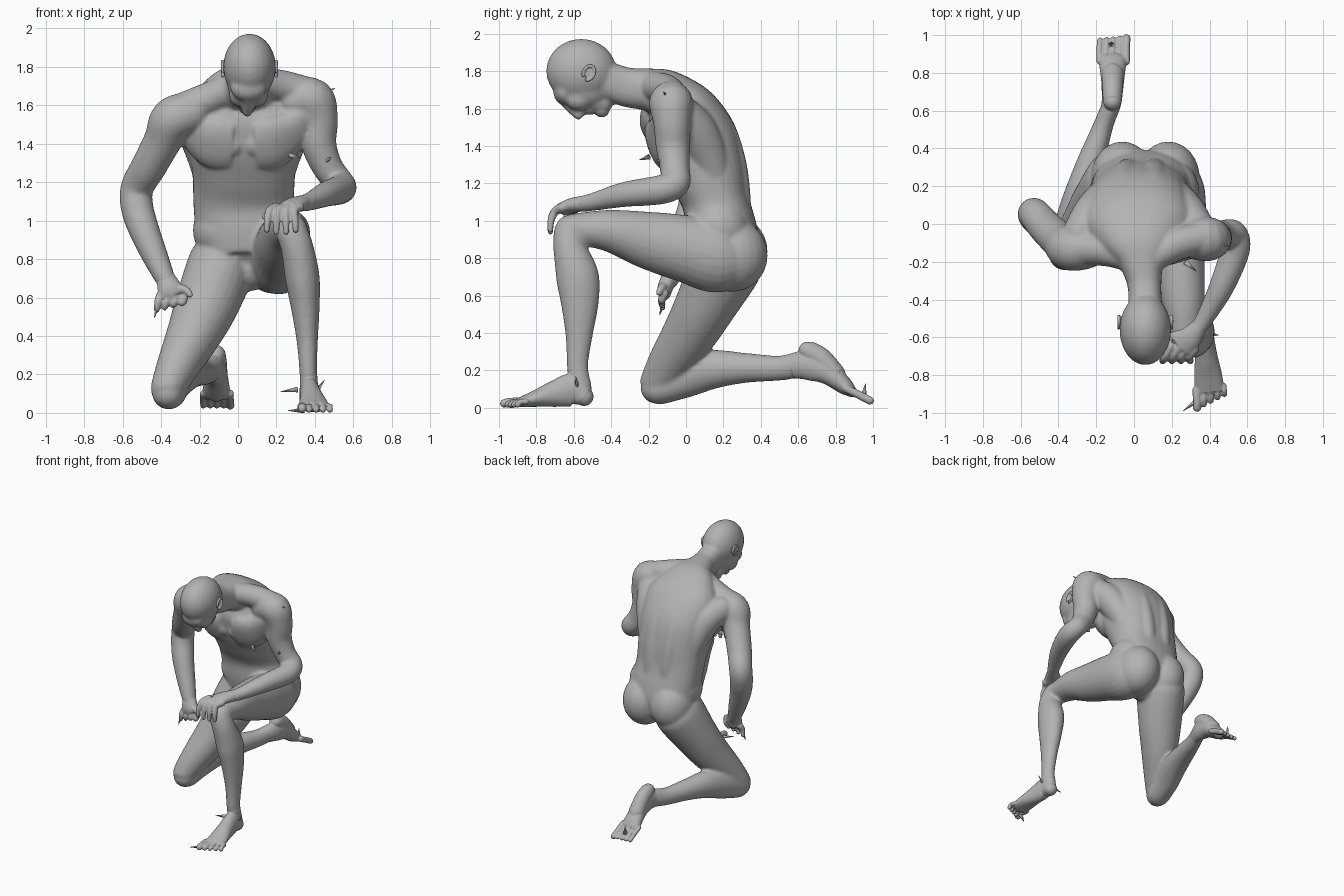
import bpy, bmesh, math
from mathutils import Vector, Matrix

cube = bpy.data.objects.get("Cube")
if cube:
    bpy.data.objects.remove(cube, do_unlink=True)

grey = bpy.data.materials.new("clay_grey")
grey.use_nodes = True
COLOR = (0.45, 0.45, 0.45, 1)
grey.diffuse_color = COLOR
for n in grey.node_tree.nodes:
    if n.type == 'BSDF_PRINCIPLED':
        n.inputs["Base Color"].default_value = COLOR
        n.inputs["Roughness"].default_value = 0.7

X, Y, Z = Vector((1, 0, 0)), Vector((0, 1, 0)), Vector((0, 0, 1))


def ball(bm, c, r, tilt=0):
    """Ellipsoid, tilted about x by some degrees."""
    r = (r, r, r) if isinstance(r, (int, float)) else r
    m = Matrix.Translation(c) @ Matrix.Rotation(math.radians(tilt), 4, 'X') @ Matrix.Diagonal((*r, 1))
    bmesh.ops.create_uvsphere(bm, u_segments=24, v_segments=16, radius=1, matrix=m)


def loft(bm, pts, side=X, steps=6, sides=24, power=1.0):
    """Smooth tube through (x, y, z, half width[, half depth]); power < 1 squares the section."""
    P = [list(p) + [p[3]] if len(p) == 4 else list(p) for p in pts]
    P = [P[0]] + P + [P[-1]]
    S = []
    for i in range(1, len(P) - 2):
        for k in range(steps):
            t = k / steps
            S.append([0.5 * (2 * b + (c - a) * t + (2 * a - 5 * b + 4 * c - d) * t * t
                             + (3 * b - a - 3 * c + d) * t ** 3)
                      for a, b, c, d in zip(P[i - 1], P[i], P[i + 1], P[i + 2])])
    S.append(P[-1])
    outline = []
    for k in range(sides):
        w = 2 * math.pi * k / sides
        outline.append([math.copysign(abs(f(w)) ** power, f(w)) for f in (math.cos, math.sin)])
    rings = []
    for i, s in enumerate(S):
        t = (Vector(S[min(i + 1, len(S) - 1)][:3]) - Vector(S[max(i - 1, 0)][:3])).normalized()
        u = (side - t * side.dot(t)).normalized()
        v = t.cross(u)
        rings.append([bm.verts.new(Vector(s[:3]) + u * s[3] * c + v * s[4] * d) for c, d in outline])
    for a, b in zip(rings, rings[1:]):
        for k in range(sides):
            bm.faces.new((a[k], a[(k + 1) % sides], b[(k + 1) % sides], b[k]))
    bm.faces.new(rings[0][::-1])
    bm.faces.new(rings[-1])
    for s in (S[0], S[-1]):
        ball(bm, s[:3], min(s[3], s[4]) * 0.97)


def finish(bm, name, voxel=None, smooth=4):
    """Turn a bmesh into an object, fusing its pieces into one skin."""
    bmesh.ops.recalc_face_normals(bm, faces=bm.faces)
    for f in bm.faces:
        f.smooth = True
    me = bpy.data.meshes.new(name)
    bm.to_mesh(me)
    bm.free()
    me.materials.append(grey)
    ob = bpy.data.objects.new(name, me)
    bpy.context.collection.objects.link(ob)
    if voxel:
        m = ob.modifiers.new("fuse", 'REMESH')
        m.mode = 'VOXEL'
        m.voxel_size = voxel
        m.use_smooth_shade = True
        s = ob.modifiers.new("soften", 'SMOOTH')
        s.factor = 0.5
        s.iterations = smooth


# --- Body: torso, neck, head and limbs fused into one skin
body = bmesh.new()
loft(body, [(.06, .19, .76, .14, .13), (.06, .20, .84, .24, .19), (.045, .185, .95, .265, .195),
            (.03, .16, 1.10, .262, .18), (.03, .115, 1.25, .268, .21), (.025, .05, 1.42, .285, .23),
            (.025, -.03, 1.575, .29, .20), (.03, -.11, 1.67, .21, .142), (.04, -.20, 1.70, .125, .115),
            (.055, -.32, 1.715, .09, .105), (.06, -.45, 1.76, .09, .10)], sides=32, power=0.85)
# Trapezius slopes
loft(body, [(.08, -.19, 1.725, .075), (.22, -.11, 1.70, .085), (.37, -.07, 1.66, .085)], Y)
loft(body, [(.02, -.19, 1.715, .075), (-.14, -.14, 1.64, .085), (-.30, -.13, 1.57, .09)], Y)
for sx in (-1, 1):
    # Flat chest muscle running into the armpit
    loft(body, [(.03 + sx * .055, -.125, 1.40, .14, .078), (.03 + sx * .15, -.118, 1.415, .15, .085),
                (.03 + sx * .25, -.10, 1.48, .115, .08), (.03 + sx * .32, -.09, 1.55, .09, .08)],
         Vector((0, -.35, .94)), power=0.85)
    # Wide back muscle rising to the shoulder
    loft(body, [(.03 + sx * .16, .165, 1.15, .08), (.03 + sx * .19, .13, 1.32, .10),
                (.03 + sx * .24, .05, 1.48, .115), (.03 + sx * .31, -.05, 1.57 + sx * .02, .10)])
    # Column beside the spine
    loft(body, [(.05 + sx * .07, .285, .98, .065), (.035 + sx * .07, .28, 1.14, .065),
                (.03 + sx * .075, .25, 1.32, .07), (.025 + sx * .075, .18, 1.50, .075),
                (.03 + sx * .065, .03, 1.66, .08)])
    # Hip and buttock
    ball(body, (.055 + sx * .145, .175, .95), (.145, .16, .16))
    ball(body, (.06 + sx * .122, .25, .825 - sx * .01), (.165, .187, .195))
# Left arm, resting on the raised knee
loft(body, [(.30, -.08, 1.62, .105), (.385, -.08, 1.625, .118), (.42, -.075, 1.52, .10),
            (.42, -.07, 1.40, .092), (.465, -.06, 1.28, .08), (.525, -.055, 1.20, .076),
            (.535, -.14, 1.165, .078), (.465, -.33, 1.14, .067), (.375, -.50, 1.10, .048),
            (.335, -.56, 1.09, .044)], Vector((1, -1, 0)).normalized())
# Right arm, hanging to the other thigh
loft(body, [(-.25, -.13, 1.56, .11), (-.34, -.13, 1.525, .117), (-.39, -.09, 1.42, .10),
            (-.465, -.02, 1.28, .092), (-.525, .05, 1.17, .086), (-.525, .04, 1.07, .085),
            (-.49, .0, .955, .08), (-.425, -.05, .80, .066), (-.37, -.09, .68, .05)],
     Vector((1, 1, 0)).normalized())
# Left leg: level thigh, then upright shin
loft(body, [(.19, .27, .83, .14, .15), (.21, .17, .81, .165, .195), (.23, .0, .85, .152, .18),
            (.24, -.20, .895, .135, .155), (.26, -.40, .945, .115, .115), (.27, -.55, .955, .09, .09),
            (.28, -.62, .95, .083)])
loft(body, [(.28, -.625, .94, .083), (.31, -.62, .85, .085, .09), (.335, -.58, .70, .09, .115),
            (.35, -.568, .55, .075, .10), (.36, -.572, .38, .056, .072), (.365, -.58, .22, .046, .057),
            (.37, -.56, .10, .048, .06)])
# Right leg: thigh down to the knee, then shin along the ground
loft(body, [(-.06, .27, .86, .14, .15), (-.085, .215, .77, .175, .195), (-.165, .11, .56, .165, .165),
            (-.235, .02, .40, .14, .145), (-.31, -.08, .25, .112, .12), (-.36, -.145, .14, .092, .10),
            (-.365, -.16, .105, .085, .092)])
loft(body, [(-.36, -.14, .105, .09, .09), (-.33, .0, .165, .09, .11), (-.285, .14, .205, .09, .105),
            (-.23, .32, .213, .075, .08), (-.17, .50, .212, .055, .067), (-.125, .62, .235, .048, .072)])
# Bowed head: skull, jaw, brow, cheeks, nose, lips and chin
ball(body, (.06, -.56, 1.80), (.137, .188, .172))
ball(body, (.055, -.55, 1.71), (.11, .15, .12))
ball(body, (.055, -.65, 1.69), (.095, .06, .07))
loft(body, [(.055, -.54, 1.67, .085, .075), (.05, -.45, 1.63, .06, .062)])
for sx in (-1, 1):
    ball(body, (.055 + sx * .045, -.575, 1.65), (.055, .07, .06))
loft(body, [(.052, -.66, 1.64, .022), (.05, -.61, 1.595, .025), (.048, -.575, 1.568, .03)])
ball(body, (.048, -.515, 1.60), (.048, .04, .036))
ball(body, (.047, -.45, 1.592), (.048, .042, .042))
finish(body, "body", 0.01, 10)

# --- Ears
for sx, name in ((-1, "right_ear"), (1, "left_ear")):
    ear = bmesh.new()
    c = Vector((.06 + sx * .135, -.52, 1.79))
    ball(ear, c - Vector((sx * .01, 0, 0)), (.014, .028, .032), -30)
    arc = [math.radians(-100 + 300 * k / 14) for k in range(15)]
    loft(ear, [(c.x + sx * .005, c.y + .030 * math.cos(a) + .008 * math.sin(a),
                c.z + .038 * math.sin(a), .009) for a in arc], X, 2, 10)
    finish(ear, name, 0.005, 2)

# --- Left hand draped over the knee
hand = bmesh.new()
loft(hand, [(.345, -.545, 1.093, .045, .042), (.295, -.605, 1.082, .064, .04),
            (.25, -.65, 1.065, .07, .035)], Vector((1, -.8, 0)).normalized())
for i in range(4):
    x = .165 + .042 * i
    loft(hand, [(x + .03, -.65 - .004 * i, 1.07, .025), (x, -.70, 1.05, .023),
                (x - .012 + .006 * i, -.722, 1.0, .019),
                (x - .015 + .008 * i, -.725, .95 - .01 * (i in (1, 2)), .015)], X, 4, 12)
loft(hand, [(.27, -.58, 1.075, .027), (.19, -.60, 1.055, .022), (.14, -.64, 1.02, .017)], Z, 4, 12)
finish(hand, "left_hand", 0.006, 3)

# --- Right hand against the thigh
hand = bmesh.new()
loft(hand, [(-.375, -.085, .70, .05, .045), (-.355, -.11, .645, .065, .042), (-.345, -.115, .61, .07, .035)])
for i in range(4):
    x = -.405 + .042 * i
    loft(hand, [(x, -.115, .61, .023), (x - .01, -.13, .575, .021),
                (x - .018, -.125, .535 + .012 * i, .015)], X, 4, 12)
loft(hand, [(-.33, -.11, .65, .028), (-.275, -.13, .64, .022), (-.25, -.145, .615, .016)], Z, 4, 12)
finish(hand, "right_hand", 0.006, 3)

# --- Left foot, flat on the ground
foot = bmesh.new()
loft(foot, [(.37, -.545, .06, .052, .057), (.372, -.60, .095, .052, .09), (.382, -.70, .075, .06, .072),
            (.392, -.80, .05, .074, .046), (.40, -.885, .03, .078, .027)])
loft(foot, [(.367, -.58, .2, .045, .054), (.37, -.565, .09, .05, .063)])
for i in range(5):
    x, r = .33 + .036 * i, .023 if i == 0 else .0165
    loft(foot, [(x, -.88 + .006 * i, .032, r), (x + .004, -.94 + .014 * i, .033, r * .9),
                (x + .004, -.972 + .018 * i, r, r)], X, 4, 12)
finish(foot, "left_foot", 0.005, 3)

# --- Right foot, on its toes with the sole up and back
foot = bmesh.new()
loft(foot, [(-.14, .57, .222, .047, .066), (-.12, .64, .23, .052, .08), (-.115, .70, .22, .056, .082),
            (-.113, .77, .18, .062, .062), (-.113, .85, .115, .072, .046), (-.113, .885, .085, .073, .03)])
loft(foot, [(-.115, .65, .305, .05, .055), (-.113, .72, .262, .055, .06), (-.113, .80, .178, .06, .055)])
for i in range(5):
    x, r = -.183 + .035 * i, .022 if i == 4 else .016
    loft(foot, [(x, .86, .10, r), (x, .93, .066, r), (x + .003, .972 + .003 * i, .038, r)], X, 4, 12)
finish(foot, "right_foot", 0.005, 4)

# --- Small thorns standing off the skin
thorns = [((.45, -.10, 1.66), (.505, -.12, 1.69)), ((.27, -.20, 1.34), (.33, -.25, 1.325)),
          ((.31, -.59, .12), (.22, -.60, .11)), ((.40, -.58, .10), (.45, -.59, .17)),
          ((.34, -.93, .012), (.26, -.99, .012)), ((-.42, -.125, .56), (-.435, -.14, .495)),
          ((.46, -.13, 1.31), (.485, -.16, 1.33)), ((-.12, .95, .07), (-.125, .96, .13))]
for i, (a, b) in enumerate(thorns):
    a, b = Vector(a), Vector(b)
    d = b - a
    bm = bmesh.new()
    bmesh.ops.create_cone(bm, cap_ends=True, segments=5, radius1=.016, radius2=.001, depth=d.length,
                          matrix=Matrix.Translation((a + b) / 2) @ d.to_track_quat('Z', 'Y').to_matrix().to_4x4())
    finish(bm, "thorn_%d" % (i + 1))
